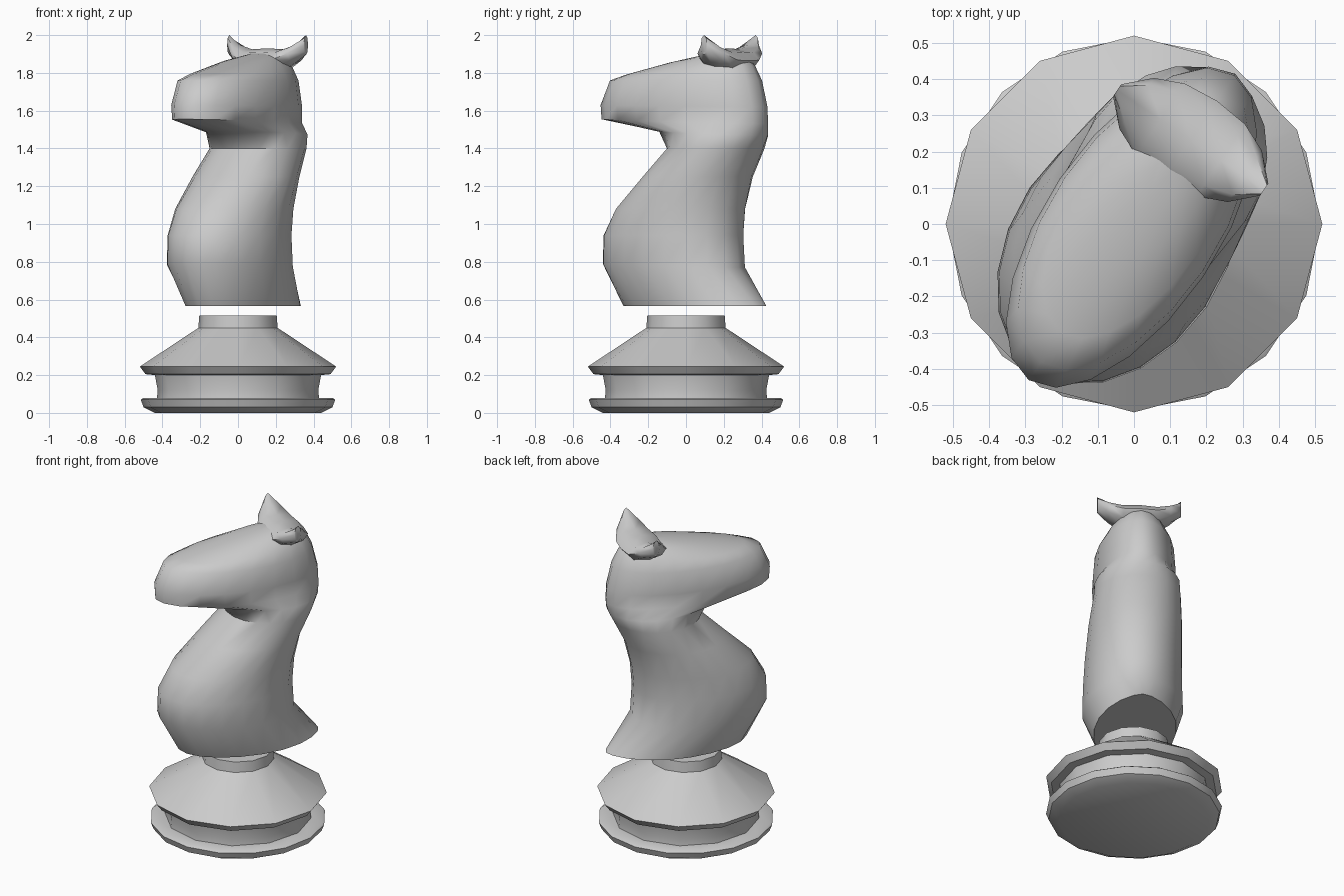
import bpy, bmesh, math

if "Cube" in bpy.data.objects:
    bpy.data.objects.remove(bpy.data.objects["Cube"])

TURN = math.radians(-34)   # the horse looks diagonally to the front left


def loft(name, rings, turn=0.0, angle=50):
    """Skin a list of closed rings, cap both ends and shade by angle."""
    bm = bmesh.new()
    loops = [[bm.verts.new(p) for p in ring] for ring in rings]
    n = len(loops[0])
    for a, b in zip(loops, loops[1:]):
        for i in range(n):
            j = (i + 1) % n
            bm.faces.new((a[i], a[j], b[j], b[i]))
    bm.faces.new(loops[0])
    bm.faces.new(loops[-1])
    bmesh.ops.recalc_face_normals(bm, faces=bm.faces)
    mesh = bpy.data.meshes.new(name)
    bm.to_mesh(mesh)
    bm.free()
    obj = bpy.data.objects.new(name, mesh)
    bpy.context.collection.objects.link(obj)
    obj.rotation_euler.z = turn
    bpy.ops.object.select_all(action='DESELECT')
    obj.select_set(True)
    bpy.context.view_layer.objects.active = obj
    bpy.ops.object.shade_smooth_by_angle(angle=math.radians(angle))
    return obj


def lathe(name, profile, sides):
    rings = [[(r * math.cos(math.tau * i / sides), r * math.sin(math.tau * i / sides), z)
              for i in range(sides)] for r, z in profile]
    return loft(name, rings, angle=35)


def body_ring(front, back, width, z_front, z_back, pinch=1.0, sides=20):
    """Tilted oval; front and back are distances along the facing direction (-y)."""
    ring = []
    for i in range(sides):
        t = math.tau * i / sides
        c, s = math.cos(t), math.sin(t)
        k = (1 + c) / 2
        side = math.copysign(abs(s) ** (pinch if c < 0 else 1.0), s)
        ring.append((width * side, -(back + (front - back) * k),
                     z_back + (z_front - z_back) * k))
    return ring


# Turned base: foot disc, then groove with the conical collar
lathe("foot", [(0.44, 0), (0.50, 0.03), (0.515, 0.07), (0.50, 0.08), (0.41, 0.08)], 16)
lathe("collar", [(0.43, 0.07), (0.425, 0.12), (0.44, 0.20), (0.49, 0.205),
                 (0.52, 0.245), (0.21, 0.45), (0.205, 0.515)], 12)

# Chest, neck and head, from bottom to crown
sections = [
    (0.37, -0.50, 0.24, 0.565, 0.565, 1.3),
    (0.49, -0.335, 0.295, 0.79, 0.77),
    (0.485, -0.325, 0.29, 0.94, 0.94),
    (0.405, -0.335, 0.285, 1.08, 1.08),
    (0.225, -0.375, 0.275, 1.25, 1.25),
    (0.07, -0.45, 0.255, 1.40, 1.40),
    (0.13, -0.485, 0.25, 1.49, 1.47),
    (0.515, -0.50, 0.235, 1.555, 1.53),
    (0.52, -0.495, 0.24, 1.63, 1.62),
    (0.46, -0.46, 0.23, 1.76, 1.76),
    (0.36, -0.42, 0.19, 1.79, 1.84),
    (0.10, -0.36, 0.12, 1.85, 1.90),
    (-0.10, -0.30, 0.04, 1.89, 1.92),
]
loft("horse_body", [body_ring(*s) for s in sections], TURN)

# Ears: one saddle-shaped crest rising to a tip on each side
half = [(0.0, 0.13, 1.80, 1.93), (0.10, 0.12, 1.81, 1.925),
        (0.18, 0.085, 1.855, 1.95), (0.245, 0.02, 1.895, 2.0)]
crest = [(-v, *rest) for v, *rest in reversed(half[1:])] + half
ear_rings = []
for v, depth, low, high in crest:
    mid, tall = (low + high) / 2, (high - low) / 2
    ear_rings.append([(v, 0.28 + depth * math.cos(math.tau * i / 8),
                       mid + tall * math.sin(math.tau * i / 8)) for i in range(8)])
loft("ears", ear_rings, TURN)
